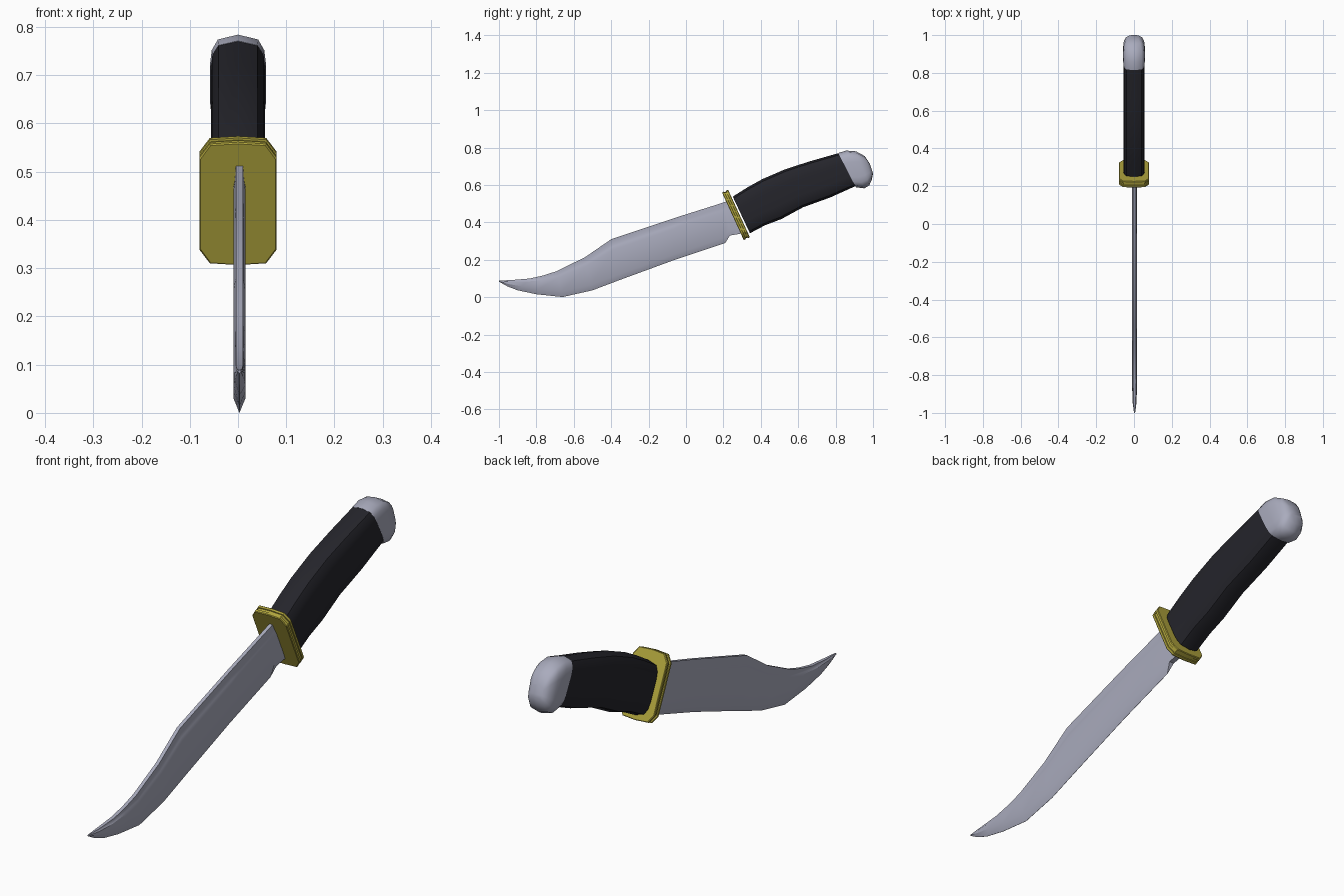
import bpy, bmesh, math

if "Cube" in bpy.data.objects:
    bpy.data.objects.remove(bpy.data.objects["Cube"])


def material(name, rgb):
    m = bpy.data.materials.new(name)
    m.diffuse_color = (*rgb, 1)
    m.use_nodes = True
    m.node_tree.nodes["Principled BSDF"].inputs["Base Color"].default_value = m.diffuse_color
    return m


STEEL = material("steel", (0.40, 0.41, 0.51))
BLACK = material("black_grip", (0.018, 0.018, 0.024))
BRASS = material("brass", (0.44, 0.38, 0.047))


def loft(name, rings, mat, angle):
    """Skin a list of equal-length rings and cap both ends."""
    bm = bmesh.new()
    vs = [[bm.verts.new(p) for p in r] for r in rings]
    n = len(vs[0])
    for a, b in zip(vs, vs[1:]):
        for i in range(n):
            j = (i + 1) % n
            bm.faces.new((a[i], a[j], b[j], b[i]))
    bm.faces.new(vs[0])
    bm.faces.new(vs[-1])
    bmesh.ops.recalc_face_normals(bm, faces=bm.faces[:])
    me = bpy.data.meshes.new(name)
    bm.to_mesh(me)
    bm.free()
    me.materials.append(mat)
    ob = bpy.data.objects.new(name, me)
    bpy.context.collection.objects.link(ob)
    bpy.ops.object.select_all(action='DESELECT')
    ob.select_set(True)
    bpy.context.view_layer.objects.active = ob
    bpy.ops.object.shade_smooth_by_angle(angle=math.radians(angle))
    return ob


def section(top, bot, half, cx=0.0):
    """Mirrored ring from (half width, fraction from bottom to top) pairs."""
    def pt(x, f):
        return (cx + x, bot[0] + f * (top[0] - bot[0]), bot[1] + f * (top[1] - bot[1]))
    right = [pt(x, f) for x, f in half]
    left = [pt(-x, f) for x, f in reversed(half) if x > 0]
    return right + left


# Blade: (top y,z), (bottom y,z), thickness scale, fuller depth, edge half width
stations = [
    ((-1.0, .089), (-1.0, .083), .25, 0, .0005),
    ((-.93, .092), (-.955, .058), .8, 0, .0005),
    ((-.835, .10), (-.90, .037), 1, 0, .0005),
    ((-.76, .117), (-.80, .016), 1, 0, .0005),
    ((-.69, .14), (-.66, .001), 1, 0, .0005),
    ((-.54, .214), (-.50, .037), 1, .002, .0005),
    ((-.40, .31), (-.36, .09), 1, .004, .0005),
    ((-.06, .424), (-.06, .20), 1, .004, .0005),
    ((.0, .443), (.0, .22), 1, 0, .0005),
    ((.19, .503), (.21, .29), 1, 0, .0005),
    ((.205, .508), (.235, .33), 1, 0, .011),
    ((.25, .523), (.305, .342), 1, 0, .011),
]
rings = []
for top, bot, s, groove, edge in stations:
    b = min(.03 / math.dist(top, bot), .35)
    half = [(edge, 0), (.0125 * s, b), (.0125 * s, .74), (.0095 * s, .82),
            (.0085 * s - groove, .89), (.0075 * s, 1)]
    rings.append(section(top, bot, half, .003))
loft("blade", rings, STEEL, 25)


# Rounded cross-section shared by the grip and pommel
def oval(w):
    return [(0, 0), (.72 * w, .05), (.94 * w, .16), (w, .30),
            (w, .70), (.94 * w, .84), (.72 * w, .95), (0, 1)]


grip = [
    ((.25, .538), (.342, .342)),
    ((.33, .588), (.423, .385)),
    ((.407, .631), (.51, .418)),
    ((.53, .684), (.626, .481)),
    ((.663, .727), (.77, .533)),
    ((.815, .770), (.906, .594)),
]
loft("grip", [section(t, b, oval(.056)) for t, b in grip], BLACK, 40)

# Pommel cap
pommel = [
    ((.814, .771), (.908, .588), .0565),
    ((.856, .784), (.953, .582), .058),
    ((.909, .780), (.980, .598), .056),
    ((.955, .755), (.994, .630), .046),
    ((.982, .715), (1.0, .662), .028),
]
loft("pommel", [section(t, b, oval(w)) for t, b, w in pommel], STEEL, 50)

# Guard: chamfered plates with a groove, tilted to meet the grip
TILT = math.radians(24.6)
CY, CZ = .267, .440


def guard_ring(d, k):
    w, h = .08 * k, .14 - .08 * (1 - k)
    shape = [(0, -h), (.73 * w, -h + .004), (w, -h + .035), (w, h - .035),
             (.73 * w, h - .004), (0, h)]
    shape += [(-x, t) for x, t in reversed(shape[1:-1])]
    c, s = math.cos(TILT), math.sin(TILT)
    return [(x, CY + d * c - t * s, CZ + d * s + t * c) for x, t in shape]


guard = [(-.018, .97), (-.015, 1), (-.006, 1), (-.005, .95),
         (.005, .95), (.006, 1), (.015, 1), (.018, .97)]
loft("guard", [guard_ring(d, k) for d, k in guard], BRASS, 25)
